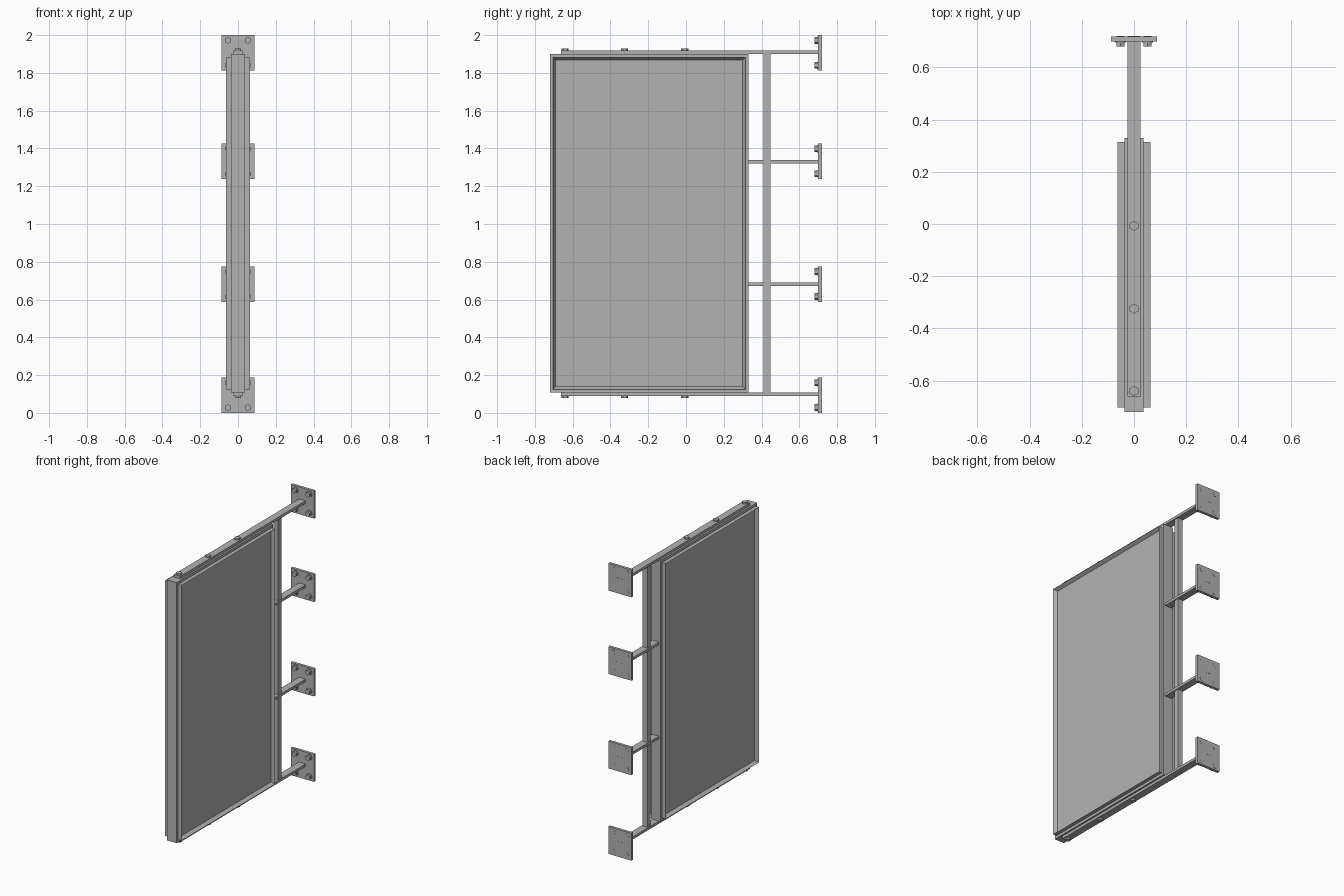
import bpy
import bmesh
from math import pi
from mathutils import Matrix

cube = bpy.data.objects.get("Cube")
if cube:
    bpy.data.objects.remove(cube, do_unlink=True)

grey = bpy.data.materials.new("plain grey metal")
grey.use_nodes = True
colour = (0.45, 0.45, 0.45, 1)
grey.diffuse_color = colour
grey.node_tree.nodes["Principled BSDF"].inputs["Base Color"].default_value = colour


def finish(name, bm):
    mesh = bpy.data.meshes.new(name)
    bmesh.ops.recalc_face_normals(bm, faces=bm.faces)
    bm.to_mesh(mesh)
    bm.free()
    mesh.materials.append(grey)
    obj = bpy.data.objects.new(name, mesh)
    bpy.context.collection.objects.link(obj)
    return obj


def box_mesh(x, y, z):
    """Box spanning the (low, high) pair on each axis."""
    bm = bmesh.new()
    bmesh.ops.create_cube(bm, size=1)
    for v in bm.verts:
        for i, (low, high) in enumerate((x, y, z)):
            v.co[i] = low if v.co[i] < 0 else high
    return bm


def box(name, x, y, z):
    return finish(name, box_mesh(x, y, z))


def prism(name, centre, radius, depth, sides, along_y=False):
    bm = bmesh.new()
    turn = Matrix.Rotation(pi / 2, 4, "X") if along_y else Matrix()
    bmesh.ops.create_cone(bm, cap_ends=True, segments=sides, radius1=radius,
                          radius2=radius, depth=depth,
                          matrix=Matrix.Translation(centre) @ turn)
    return finish(name, bm)


# Central frame of the sign
box("centre_frame", (-0.037, 0.037), (-0.72, 0.33), (0.107, 1.9))

# Raised rim on each side, with a recessed display face
for side, name in ((-1, "right"), (1, "left")):
    x = sorted((side * 0.03, side * 0.063))
    bm = box_mesh(x, (-0.704, 0.314), (0.125, 1.882))
    bm.normal_update()
    outer = [f for f in bm.faces if f.normal.x * side > 0.9]
    bmesh.ops.inset_region(bm, faces=outer, thickness=0.02)
    for v in outer[0].verts:
        v.co.x = side * 0.04
    finish(name + "_panel", bm)

# Long clamping bars with hex bolts
for name, z, out in (("top", 1.909, 1), ("bottom", 0.098, -1)):
    box(name + "_bar", (-0.025, 0.025), (-0.662, 0.72), (z - 0.009, z + 0.009))
    for y in (-0.64, -0.325, -0.007):
        prism(name + "_bar_bolt", (0, y, z + out * 0.014), 0.019, 0.012, 6)

# Short arms and the upright tying all arms together
for z in (0.682, 1.33):
    box("short_arm", (-0.025, 0.025), (0.32, 0.72), (z - 0.009, z + 0.009))
box("upright_post", (-0.018, 0.018), (0.41, 0.447), (0.1, 1.905))

# Wall plates, each with four bolts
for z in (0.094, 0.682, 1.332, 1.906):
    box("wall_plate", (-0.088, 0.088), (0.7, 0.719), (z - 0.094, z + 0.094))
    for x in (-0.052, 0.052):
        for dz in (-0.066, 0.066):
            prism("bolt_washer", (x, 0.698, z + dz), 0.021, 0.006, 16, True)
            prism("bolt_head", (x, 0.69, z + dz), 0.018, 0.018, 6, True)
            prism("bolt_end", (x, 0.715, z + dz), 0.016, 0.01, 12, True)
